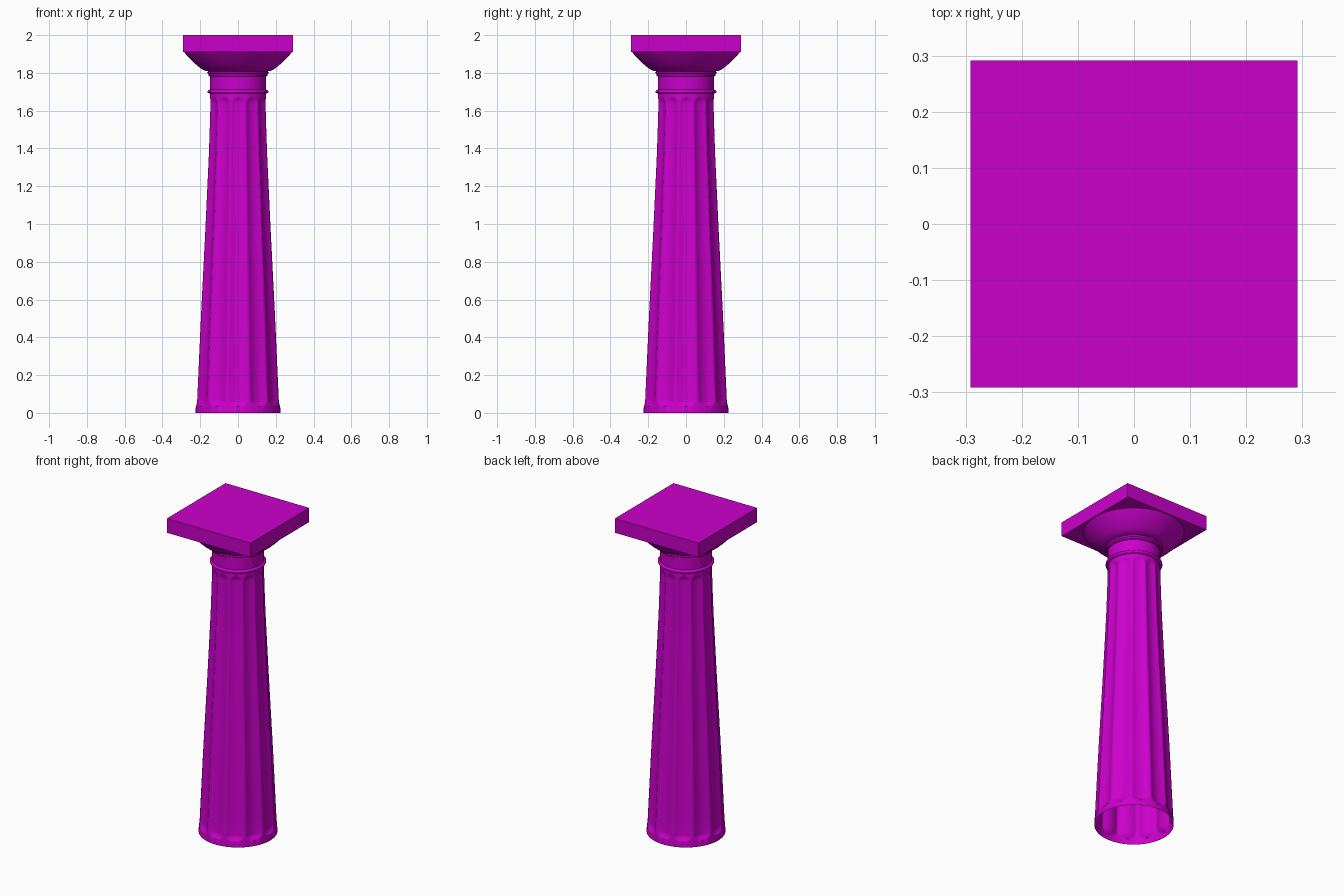
import bpy, bmesh, math

if "Cube" in bpy.data.objects:
    bpy.data.objects.remove(bpy.data.objects["Cube"])

mat = bpy.data.materials.new("magenta")
mat.diffuse_color = (0.6, 0.0, 0.6, 1)
mat.use_nodes = True
mat.node_tree.nodes["Principled BSDF"].inputs["Base Color"].default_value = mat.diffuse_color
SEG, FLUTES = 192, 12


def finish(bm, name, angle=None):
    bmesh.ops.recalc_face_normals(bm, faces=bm.faces)
    me = bpy.data.meshes.new(name)
    bm.to_mesh(me)
    bm.free()
    ob = bpy.data.objects.new(name, me)
    bpy.context.collection.objects.link(ob)
    me.materials.append(mat)
    if angle:
        bpy.ops.object.select_all(action='DESELECT')
        ob.select_set(True)
        bpy.context.view_layer.objects.active = ob
        bpy.ops.object.shade_smooth_by_angle(angle=math.radians(angle))
    return ob


def lathe(name, profile, cut=lambda a, r, z: 0.0):
    """Revolve (r, z) points about z; cut() gives a radial inset."""
    bm = bmesh.new()
    rings = []
    for r, z in profile:
        ring = []
        for i in range(SEG):
            a = 2 * math.pi * i / SEG
            q = r - cut(a, r, z)
            ring.append(bm.verts.new((q * math.cos(a), q * math.sin(a), z)))
        rings.append(ring)
    for lo, hi in zip(rings, rings[1:]):
        for i in range(SEG):
            j = (i + 1) % SEG
            bm.faces.new((lo[i], lo[j], hi[j], hi[i]))
    return finish(bm, name, 35)


# tapered shaft, open underneath, with round-ended flutes
Z0, Z1 = 0.035, 1.67


def flute(a, r, z):
    step = 2 * math.pi / FLUTES
    u = ((a + step / 2) % step - step / 2) / (step / 2 * 0.88)
    end = min(z - Z0, Z1 - z) / 0.035
    if abs(u) >= 1 or end <= 0:
        return 0.0
    e = 1 - min(end, 1)
    return 0.075 * r * max(0.0, 1 - u * u - e * e)


def shaft_radius(z):
    keys = [(0, .225), (.5, .202), (1.0, .176), (1.4, .157), (1.69, .148)]
    for (a, ra), (b, rb) in zip(keys, keys[1:]):
        if z <= b:
            return ra + (rb - ra) * (z - a) / (b - a)
    return keys[-1][1]


ends = [i * 0.007 for i in range(6)]
levels = ([0.0] + [Z0 + e for e in ends] + [0.07 + 0.1 * i for i in range(1, 16)]
          + [Z1 - e for e in reversed(ends)] + [1.69])
lathe("fluted_shaft", [(shaft_radius(z), z) for z in levels], flute)


# neck with a rounded ring below and stepped fillets above
def bead(r, z, h):
    return [(r + h * math.cos(t), z + h * math.sin(t))
            for t in [math.pi * (k / 8 - 0.5) for k in range(9)]]


neck = [(.148, 1.69)] + bead(.152, 1.701, .009) + [(.149, 1.712), (.149, 1.782)]
neck += [(.156, 1.784), (.156, 1.794)] + bead(.157, 1.801, .006) + [(.157, 1.808)]
lathe("neck_rings", neck)

# flaring cushion under the slab
lathe("cushion", [(.157, 1.808), (.175, 1.812), (.193, 1.821), (.213, 1.836),
                  (.234, 1.855), (.256, 1.877), (.276, 1.898), (.285, 1.91)])

# square top slab
bm = bmesh.new()
bmesh.ops.create_cube(bm, size=1)
bmesh.ops.scale(bm, vec=(.582, .582, .09), verts=bm.verts)
bmesh.ops.translate(bm, vec=(0, 0, 1.955), verts=bm.verts)
finish(bm, "top_slab")
